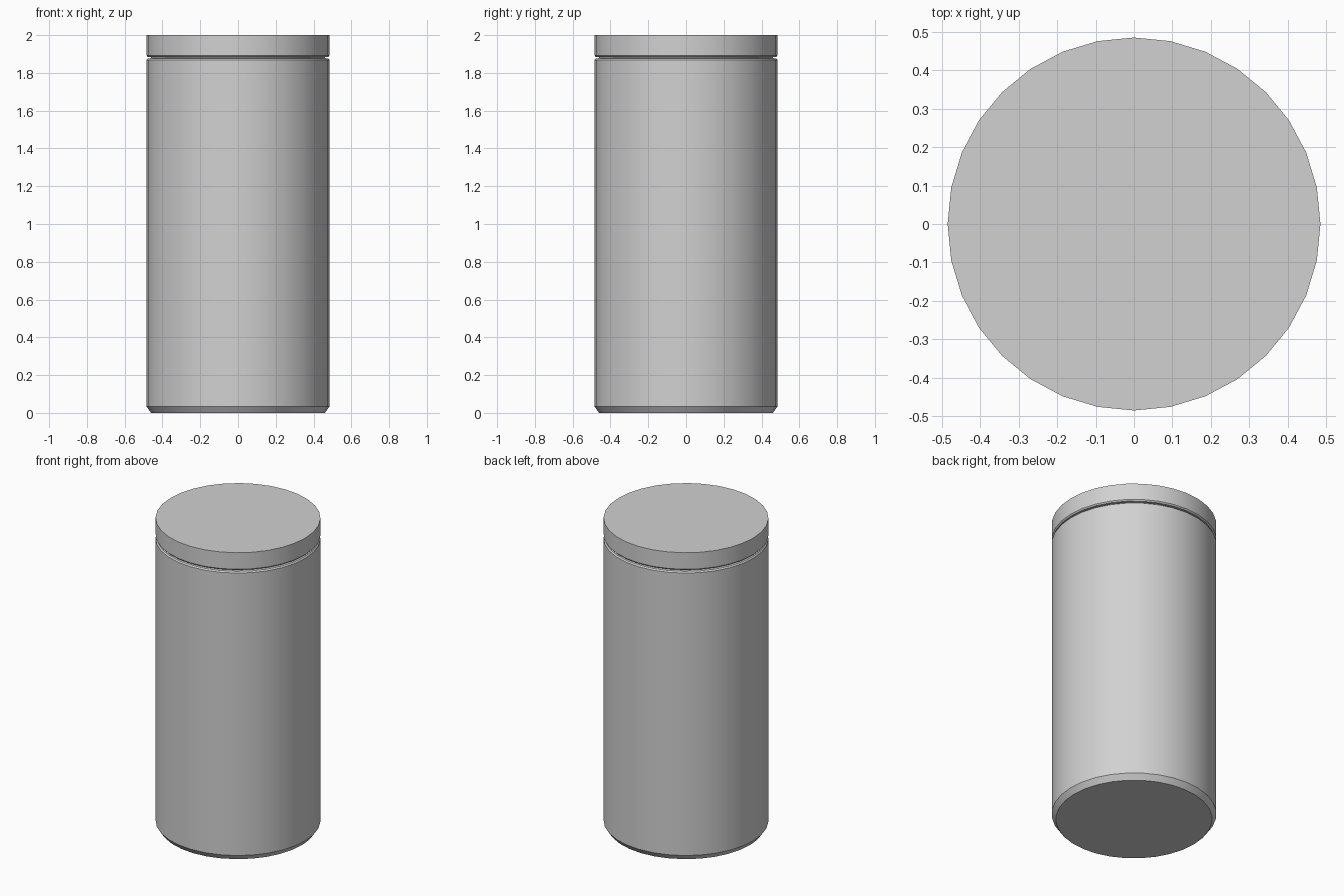
import bpy
import bmesh
import math

if "Cube" in bpy.data.objects:
    bpy.data.objects.remove(bpy.data.objects["Cube"])

SIDES = 32

grey = bpy.data.materials.new("light grey")
grey.diffuse_color = (0.64, 0.64, 0.64, 1)
grey.use_nodes = True
grey.node_tree.nodes["Principled BSDF"].inputs["Base Color"].default_value = grey.diffuse_color


def turned(name, profile):
    """Closed solid of revolution from (radius, z) points, bottom to top."""
    bm = bmesh.new()
    rings = []
    for r, z in profile:
        rings.append([bm.verts.new((r * math.cos(a), r * math.sin(a), z))
                      for a in (2 * math.pi * i / SIDES for i in range(SIDES))])
    for low, high in zip(rings, rings[1:]):
        for i in range(SIDES):
            j = (i + 1) % SIDES
            bm.faces.new((low[i], low[j], high[j], high[i]))
    bm.faces.new(rings[0][::-1])
    bm.faces.new(rings[-1])
    mesh = bpy.data.meshes.new(name)
    bm.to_mesh(mesh)
    bm.free()
    mesh.materials.append(grey)
    obj = bpy.data.objects.new(name, mesh)
    bpy.context.collection.objects.link(obj)
    bpy.ops.object.select_all(action='DESELECT')
    obj.select_set(True)
    bpy.context.view_layer.objects.active = obj
    bpy.ops.object.shade_smooth_by_angle(angle=math.radians(30))
    return obj


# Body with chamfered foot, softened shoulder and the recessed neck,
# then the flat lid, all in one turned profile
turned("canister", [
    (0.46, 0.0), (0.485, 0.035),
    (0.485, 1.868), (0.478, 1.876), (0.46, 1.878),
    (0.46, 1.884), (0.478, 1.885), (0.485, 1.893),
    (0.485, 2.0),
])
